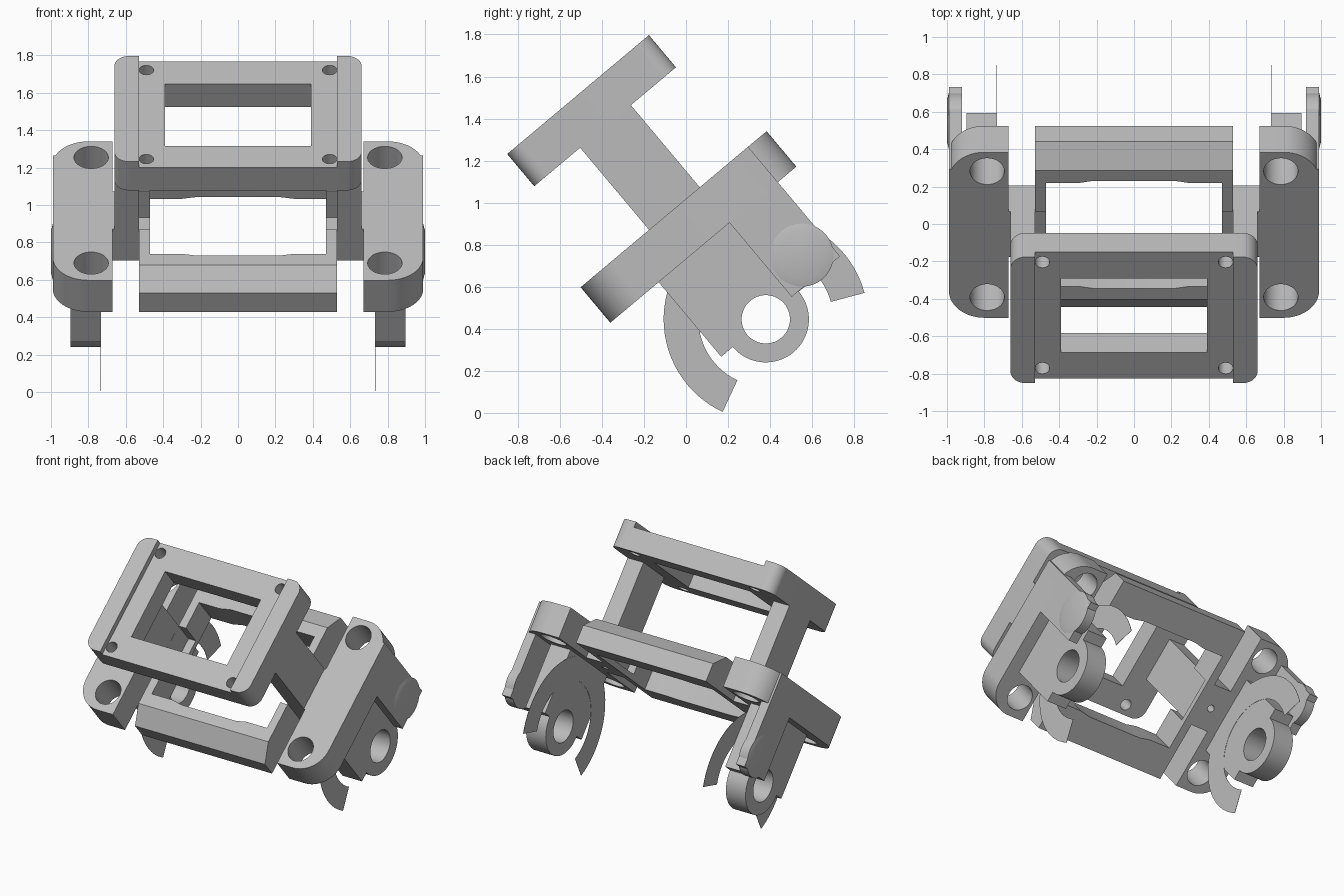
import bpy, bmesh, math
from mathutils import Matrix, Vector

cube = bpy.data.objects.get("Cube")
if cube:
    bpy.data.objects.remove(cube, do_unlink=True)

grey = bpy.data.materials.new("plain grey")
grey.use_nodes = True
grey.diffuse_color = (0.5, 0.5, 0.5, 1)
grey.node_tree.nodes["Principled BSDF"].inputs["Base Color"].default_value = (0.5, 0.5, 0.5, 1)

# The whole bracket leans back; parts are laid out in (x, along, up) first
TILT = Matrix.Rotation(math.radians(40), 4, 'X')


def arc(cx, cy, r, start, end, n=16):
    angles = [math.radians(start + (end - start) * i / n) for i in range(n + 1)]
    return [(cx + r * math.cos(a), cy + r * math.sin(a)) for a in angles]


def circle(cx, cy, r, n=40):
    return arc(cx, cy, r, 0, 360, n)[:-1]


def rect(x0, x1, y0, y1):
    return [(x0, y0), (x1, y0), (x1, y1), (x0, y1)]


def prism(name, outline, lo, hi, holes=(), plane="top", mirror=False, cuts=(), taper=None):
    """Extrude an outline with holes: 'top' goes upward, 'side' goes along x."""
    def place(p):
        return Vector((p[0], p[1], lo)) if plane == "top" else Vector((lo, p[0], p[1]))
    bm = bmesh.new()
    for loop in [outline, *holes]:
        vs = [bm.verts.new(place(p)) for p in loop]
        for i, v in enumerate(vs):
            bm.edges.new((v, vs[i - 1]))
    bmesh.ops.triangle_fill(bm, use_beauty=True, edges=bm.edges[:])
    out = bmesh.ops.extrude_face_region(bm, geom=bm.faces[:], use_keep_orig=True)
    moved = [g for g in out["geom"] if isinstance(g, bmesh.types.BMVert)]
    step = Vector((0, 0, hi - lo)) if plane == "top" else Vector((hi - lo, 0, 0))
    bmesh.ops.translate(bm, verts=moved, vec=step)
    if taper:
        centre = sum((v.co for v in moved), Vector()) / len(moved)
        for v in moved:
            v.co = centre + (v.co - centre) * taper
    for point, normal in cuts:
        cut = bmesh.ops.bisect_plane(bm, geom=bm.verts[:] + bm.edges[:] + bm.faces[:],
                                     plane_co=point, plane_no=normal, clear_outer=True)
        rim = [g for g in cut["geom_cut"] if isinstance(g, bmesh.types.BMEdge)]
        bmesh.ops.holes_fill(bm, edges=rim, sides=0)
    bmesh.ops.recalc_face_normals(bm, faces=bm.faces[:])
    for side in ((1, -1) if mirror else (1,)):
        copy = bm.copy()
        if side < 0:
            bmesh.ops.scale(copy, vec=(-1, 1, 1), verts=copy.verts[:])
            bmesh.ops.reverse_faces(copy, faces=copy.faces[:])
        copy.transform(TILT)
        label = name if not mirror else ("left_" if side > 0 else "right_") + name
        mesh = bpy.data.meshes.new(label)
        copy.to_mesh(mesh)
        copy.free()
        mesh.materials.append(grey)
        obj = bpy.data.objects.new(label, mesh)
        bpy.context.collection.objects.link(obj)
        bpy.ops.object.select_all(action='DESELECT')
        obj.select_set(True)
        bpy.context.view_layer.objects.active = obj
        bpy.ops.object.shade_smooth_by_angle(angle=math.radians(30))
    bm.free()


MID = 0.58  # centre line along the bracket

# Upper plate with window, screw holes and raised side rims
screws = [circle(sx * 0.49, MID + sy * 0.37, 0.039, 24) for sx in (-1, 1) for sy in (-1, 1)]
prism("upper_plate", rect(-0.53, 0.53, 0.14, 1.02), 1.29, 1.45,
      holes=[rect(-0.39, 0.39, 0.32, 0.835)] + screws)
rim = [(0.53, 0.14)] + arc(0.58, 0.22, 0.08, -90, 0, 10) + arc(0.58, 0.94, 0.08, 0, 90, 10) + [(0.53, 1.02)]
prism("plate_rim", rim, 1.29, 1.49, mirror=True)

# Struts and the links that tie the frame to the side blocks
prism("strut", rect(0.53, 0.66, 0.425, 0.74), 0.78, 1.29, mirror=True)
prism("side_link", rect(0.53, 0.67, 0.425, 0.74), 0.56, 0.78, mirror=True,
      holes=[circle(0.6, MID, 0.025, 20)])


# Lower frame: waisted window, side notches and chamfered outer rails
def window(notch):
    quarter = [(0.0, 0.375), (0.22, 0.375), (0.3, 0.36), (0.47, 0.36)]
    if notch:
        quarter += [(0.47, 0.158), (0.529, 0.158)]
    half = quarter + [(x, -y) for x, y in reversed(quarter)]
    full = half[:-1] + [(-x, y) for x, y in reversed(half[1:])]
    return [(x, MID + y) for x, y in full]


frame = rect(-0.53, 0.53, 0, 1.155)
prism("frame_base", frame, 0.56, 0.60, holes=[window(False)])
prism("frame", frame, 0.60, 0.78, holes=[window(True)],
      cuts=[((0, 0, 0.69), (0, -0.09, 0.128)), ((0, 1.155, 0.69), (0, 0.09, 0.128))])

# Side blocks with rounded outer ends and two bores
block = [(0.67, 0)] + arc(0.80, 0.19, 0.19, -90, 0) + arc(0.80, 0.965, 0.19, 0, 90) + [(0.67, 1.155)]
prism("side_block", block, 0.56, 0.78, mirror=True,
      holes=[circle(0.785, u, 0.092) for u in (0.143, 1.022)])

# Outer cheek plates with a shallow round boss
prism("cheek_plate", rect(0.74, 1.04, 0.10, 0.78), 0.92, 0.99, plane="side", mirror=True)
boss = circle(0.905, 0.22, 0.15)
prism("cheek_boss", boss, 0.92, 0.99, plane="side", mirror=True)
prism("cheek_boss_cap", boss, 0.99, 1.0, plane="side", mirror=True, taper=0.75)

# Legs ending in a pivot ring
PIVOT = (0.577, 0.097)
leg = [(0.30, 0.56), (0.30, 0.097)] + arc(*PIVOT, 0.205, 180, 360, 32) + [(0.855, 0.097), (0.855, 0.56)]
prism("pivot_leg", leg, 0.735, 0.895, plane="side", mirror=True, holes=[circle(*PIVOT, 0.115)])

# Thin curved guards around each pivot
guard = arc(*PIVOT, 0.486, -25, 205, 48) + arc(*PIVOT, 0.32, 205, -25, 48)
prism("curved_guard", guard, 0.733, 0.735, plane="side", mirror=True)
